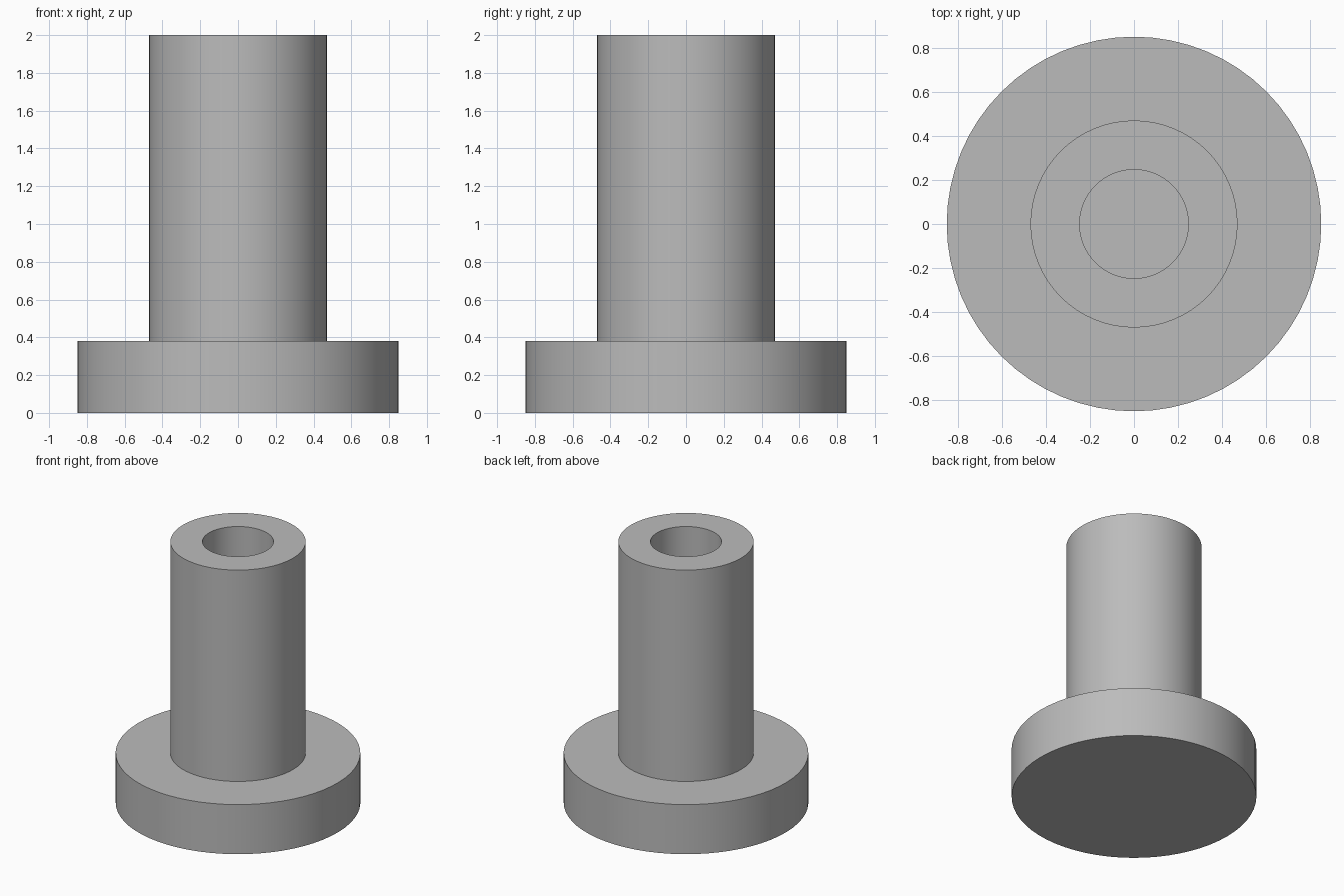
import bpy
import bmesh
from math import radians

SEGMENTS = 64

cube = bpy.data.objects.get("Cube")
if cube:
    bpy.data.objects.remove(cube, do_unlink=True)

# Plain grey finish
grey = bpy.data.materials.new("plain grey")
grey.use_nodes = True
colour = (0.5, 0.5, 0.5, 1)
grey.diffuse_color = colour
grey.node_tree.nodes["Principled BSDF"].inputs["Base Color"].default_value = colour


def turned_part(name, profile):
    """Spin a radius/height profile about the z axis into a closed solid."""
    bm = bmesh.new()
    verts = [bm.verts.new((r, 0, z)) for r, z in profile]
    edges = [bm.edges.new(pair) for pair in zip(verts, verts[1:])]
    bmesh.ops.spin(bm, geom=verts + edges, cent=(0, 0, 0), axis=(0, 0, 1),
                   angle=radians(360), steps=SEGMENTS)
    bmesh.ops.remove_doubles(bm, verts=bm.verts, dist=0.0001)
    bmesh.ops.recalc_face_normals(bm, faces=bm.faces)
    mesh = bpy.data.meshes.new(name)
    bm.to_mesh(mesh)
    bm.free()
    mesh.materials.append(grey)
    obj = bpy.data.objects.new(name, mesh)
    bpy.context.collection.objects.link(obj)
    bpy.ops.object.select_all(action="DESELECT")
    obj.select_set(True)
    bpy.context.view_layer.objects.active = obj
    bpy.ops.object.shade_smooth_by_angle(angle=radians(30))
    return obj


# Flanged post with a blind bore, turned as one solid
base, flange, post, bore = 0, 0.38, 0.47, 0.247
turned_part("flanged_post", [
    (0, base), (0.85, base), (0.85, flange), (post, flange),
    (post, 2), (bore, 2), (bore, flange), (0, flange),
])
